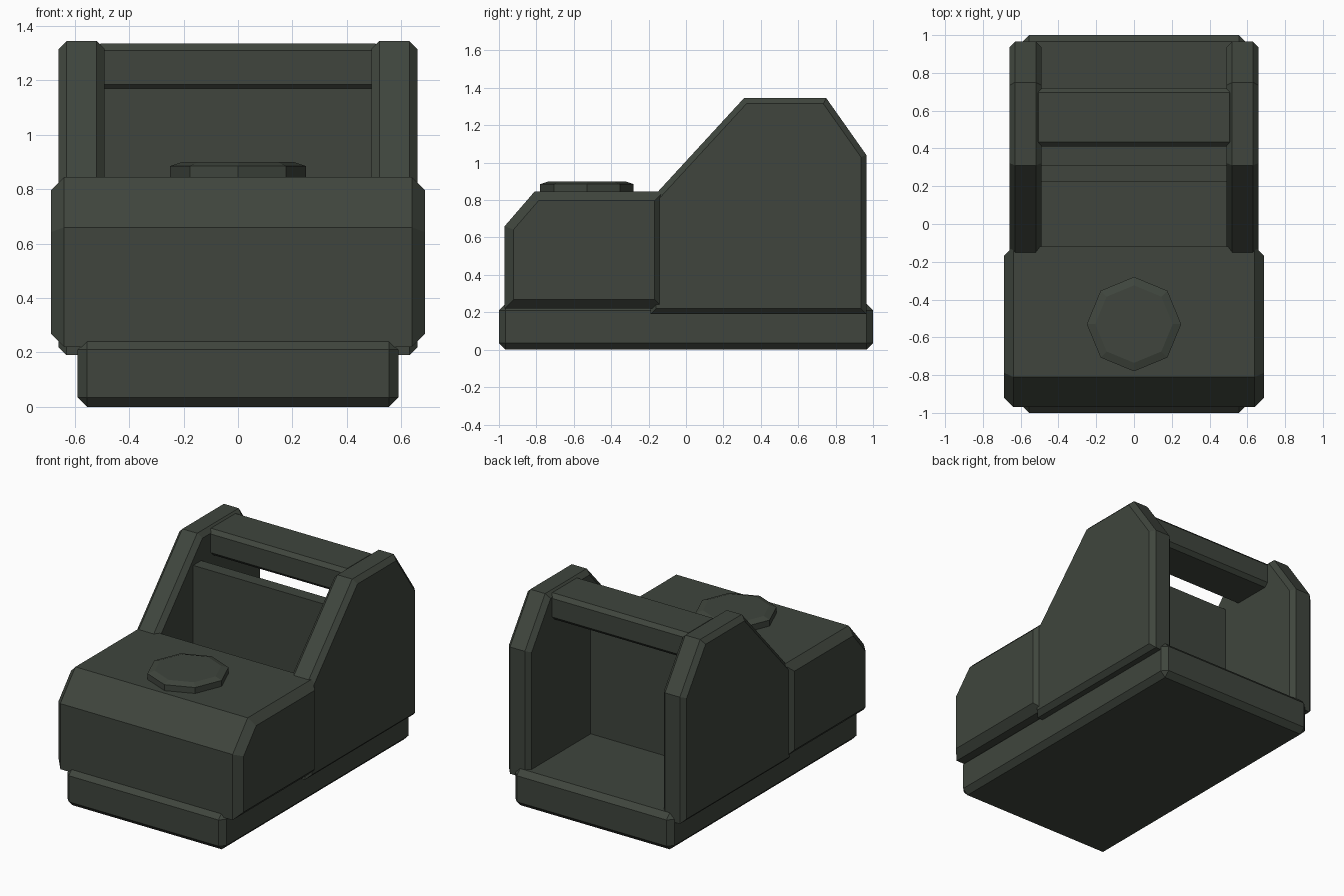
import bpy, bmesh, math
from mathutils import Vector

if "Cube" in bpy.data.objects:
    bpy.data.objects.remove(bpy.data.objects["Cube"])

paint = bpy.data.materials.new("dark olive grey")
paint.diffuse_color = (0.050, 0.060, 0.047, 1)
paint.use_nodes = True
paint.node_tree.nodes["Principled BSDF"].inputs["Base Color"].default_value = paint.diffuse_color


def finish(name, bm):
    bmesh.ops.recalc_face_normals(bm, faces=bm.faces)
    mesh = bpy.data.meshes.new(name)
    bm.to_mesh(mesh)
    bm.free()
    mesh.materials.append(paint)
    obj = bpy.data.objects.new(name, mesh)
    bpy.context.collection.objects.link(obj)
    return obj


def box(name, lo, hi, bevel=0):
    bm = bmesh.new()
    bmesh.ops.create_cube(bm, size=1)
    lo, hi = Vector(lo), Vector(hi)
    for v in bm.verts:
        v.co = (lo + hi) / 2 + v.co * (hi - lo)
    if bevel:
        bmesh.ops.bevel(bm, geom=bm.edges[:], offset=bevel, segments=1,
                        profile=0.5, affect='EDGES')
    return finish(name, bm)


def inset(profile, d):
    """Move every edge of a counter-clockwise (y, z) outline inwards by d."""
    pts = [Vector(p) for p in profile]
    out = []
    for i, p in enumerate(pts):
        a = (p - pts[i - 1]).normalized()
        b = (pts[(i + 1) % len(pts)] - p).normalized()
        na, nb = Vector((-a.y, a.x)), Vector((-b.y, b.x))
        out.append(p + (na + nb) * d / (1 + na.dot(nb)))
    return out


def slab(name, profile, x0, x1, chamfer):
    """Extrude a side outline along x with chamfered end caps."""
    bm = bmesh.new()
    small = inset(profile, chamfer)
    rings = []
    for x, outline in ((x0, small), (x0 + chamfer, profile),
                       (x1 - chamfer, profile), (x1, small)):
        rings.append([bm.verts.new((x, p[0], p[1])) for p in outline])
    n = len(profile)
    for a, b in zip(rings, rings[1:]):
        for i in range(n):
            bm.faces.new((a[i], a[(i + 1) % n], b[(i + 1) % n], b[i]))
    bm.faces.new(rings[0])
    bm.faces.new(rings[-1])
    return finish(name, bm)


# Chassis slab
box("base", (-0.59, -1, 0), (0.59, 1, 0.245), 0.035)

# Front housing with sloped nose
slab("front_body", [(-0.97, 0.22), (-0.12, 0.22), (-0.12, 0.845),
                    (-0.81, 0.845), (-0.97, 0.66)], -0.687, 0.687, 0.048)

# Tall side panels
panel = [(-0.19, 0.19), (0.965, 0.19), (0.965, 1.04), (0.75, 1.345),
         (0.31, 1.345), (-0.15, 0.845), (-0.19, 0.80)]
for side, x0 in (("left", -0.66), ("right", 0.49)):
    slab(side + "_side_panel", panel, x0, x0 + 0.17, 0.03)

# Cross wall and top bar between the panels
box("cross_wall", (-0.52, 0.225, 0.2), (0.52, 0.31, 1.17))
bar = [(0.41, 1.16), (0.72, 1.16), (0.72, 1.335), (0.41, 1.335)]
box("top_bar", (-0.53, 0.41, 1.16), (0.53, 0.72, 1.335), 0.025)

# Octagonal hatch on the housing
bm = bmesh.new()
rings = []
for r, z in ((0.25, 0.83), (0.25, 0.885), (0.205, 0.9)):
    rings.append([bm.verts.new((r * math.cos(i * math.pi / 4),
                                -0.53 + r * math.sin(i * math.pi / 4), z))
                  for i in range(8)])
for a, b in zip(rings, rings[1:]):
    for i in range(8):
        bm.faces.new((a[i], a[(i + 1) % 8], b[(i + 1) % 8], b[i]))
bm.faces.new(rings[0])
bm.faces.new(rings[-1])
finish("hatch", bm)
